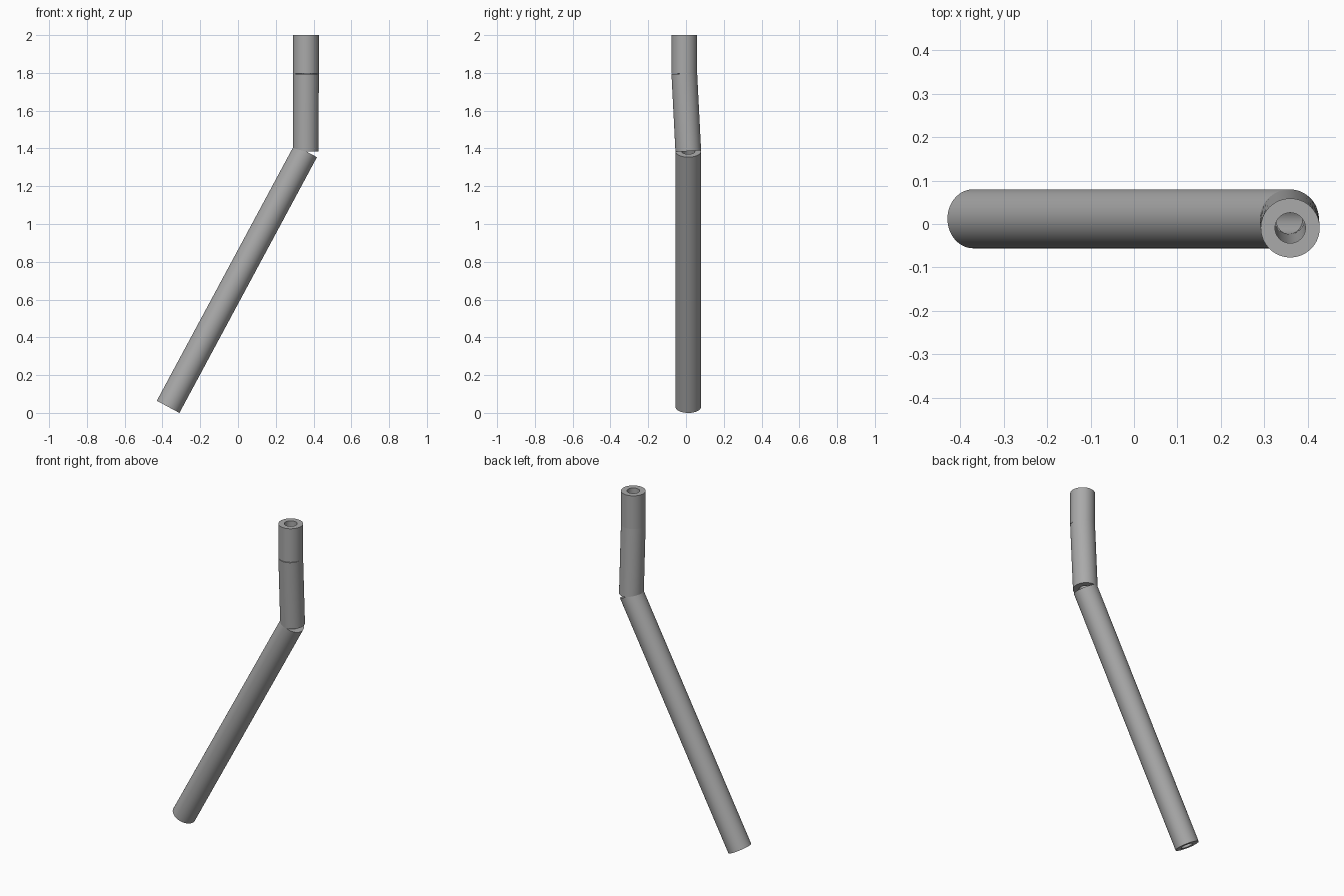
import bpy, bmesh, math
from mathutils import Vector

cube = bpy.data.objects.get("Cube")
if cube:
    bpy.data.objects.remove(cube, do_unlink=True)

OUTER, BORE, SIDES = 0.068, 0.035, 64

steel = bpy.data.materials.new("plain grey")
steel.use_nodes = True
grey = (0.4, 0.4, 0.4, 1.0)
steel.diffuse_color = grey
steel.node_tree.nodes["Principled BSDF"].inputs["Base Color"].default_value = grey


def tube(name, start, end):
    """Hollow square-cut tube running from start to end."""
    start, end = Vector(start), Vector(end)
    axis = end - start
    bm = bmesh.new()
    # Wall cross-section, spun around the tube axis
    corners = [(BORE, 0), (OUTER, 0), (OUTER, axis.length), (BORE, axis.length)]
    verts = [bm.verts.new((r, 0, z)) for r, z in corners]
    edges = [bm.edges.new((verts[i], verts[(i + 1) % 4])) for i in range(4)]
    bmesh.ops.spin(bm, geom=verts + edges, cent=(0, 0, 0), axis=(0, 0, 1),
                   angle=math.tau, steps=SIDES)
    bmesh.ops.remove_doubles(bm, verts=bm.verts, dist=0.0001)
    bmesh.ops.recalc_face_normals(bm, faces=bm.faces)
    mesh = bpy.data.meshes.new(name)
    bm.to_mesh(mesh)
    bm.free()
    mesh.materials.append(steel)
    obj = bpy.data.objects.new(name, mesh)
    bpy.context.collection.objects.link(obj)
    obj.location = start
    obj.rotation_euler = axis.to_track_quat("Z", "Y").to_euler()
    bpy.ops.object.select_all(action="DESELECT")
    obj.select_set(True)
    bpy.context.view_layer.objects.active = obj
    bpy.ops.object.shade_smooth_by_angle(angle=math.radians(30))
    return obj


# Bent pipe: each section meets the next at the centre of its cut end
foot = (-0.37, 0.012, 0.032)
elbow = (0.358, 0.012, 1.386)
collar = (0.36, -0.009, 1.797)
top = (0.36, -0.009, 2.0)

tube("lower_tube", foot, elbow)
tube("middle_tube", elbow, collar)
tube("upper_tube", collar, top)
